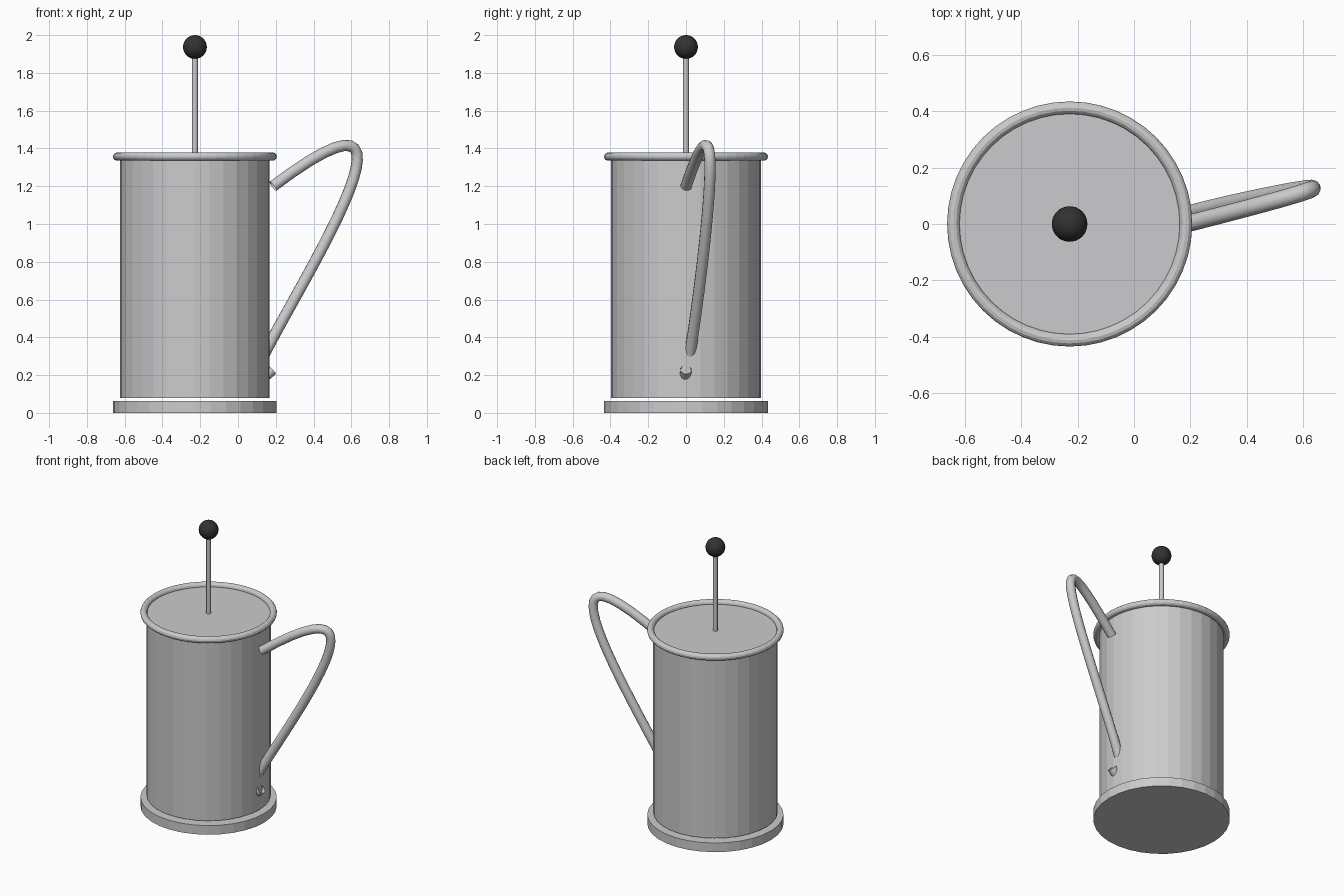
import bpy

if "Cube" in bpy.data.objects:
    bpy.data.objects.remove(bpy.data.objects["Cube"])

CX = -0.228  # axis of the pot


def material(name, rgb):
    m = bpy.data.materials.new(name)
    m.diffuse_color = (*rgb, 1.0)
    m.use_nodes = True
    m.node_tree.nodes["Principled BSDF"].inputs["Base Color"].default_value = m.diffuse_color
    return m


metal = material("brushed_metal", (0.60, 0.60, 0.61))
black = material("black_knob", (0.035, 0.031, 0.031))


def finish(name, mat):
    ob = bpy.context.object
    ob.name = name
    ob.data.materials.append(mat)
    return ob


def cylinder(name, radius, z0, z1, mat, sides=32):
    bpy.ops.mesh.primitive_cylinder_add(vertices=sides, radius=radius, depth=z1 - z0,
                                        location=(CX, 0, (z0 + z1) / 2))
    return finish(name, mat)


# Base plate, body with its flat lid, and plunger rod
cylinder("base_plate", 0.433, 0.0, 0.064, metal)
cylinder("pot_body", 0.396, 0.08, 1.353, metal)
rod = cylinder("plunger_rod", 0.015, 1.3, 1.92, metal)
bpy.ops.object.shade_smooth_by_angle()

# Rounded rim around the lid
bpy.ops.mesh.primitive_torus_add(major_segments=48, minor_segments=12, major_radius=0.412,
                                 minor_radius=0.022, location=(CX, 0, 1.357))
finish("top_rim", metal)

# Plunger knob
bpy.ops.mesh.primitive_uv_sphere_add(segments=32, ring_count=16, radius=0.063,
                                     location=(CX, 0, 1.937))
finish("plunger_knob", black)
bpy.ops.object.shade_smooth_by_angle()

# Handle: one bent tube, open at both ends, dipping into the body near the bottom
curve = bpy.data.curves.new("handle", "CURVE")
curve.dimensions = "3D"
curve.resolution_u = 32
curve.bevel_depth = 0.03
curve.bevel_resolution = 4
spline = curve.splines.new("BEZIER")
spline.bezier_points.add(1)
a, b = spline.bezier_points
for p in (a, b):
    p.handle_left_type = p.handle_right_type = "FREE"
a.co = a.handle_left = (0.185, 0, 1.20)
a.handle_right = (1.405, 0.31, 2.12)
b.co = b.handle_right = (0.182, 0, 0.228)
b.handle_left = (-0.315, -0.05, -0.22)
curve.materials.append(metal)
handle = bpy.data.objects.new("handle", curve)
bpy.context.collection.objects.link(handle)
